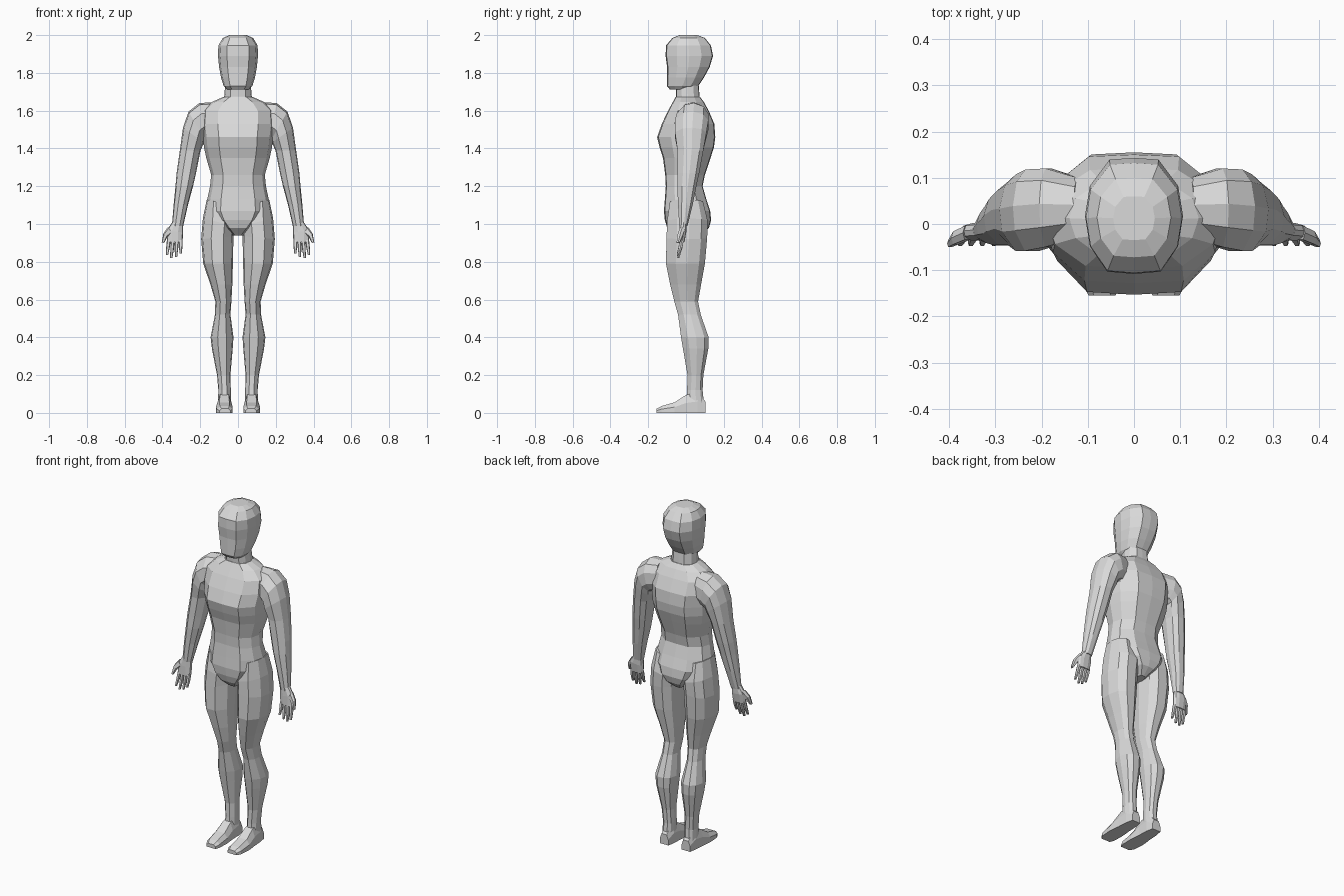
import bpy, bmesh

skin = bpy.data.materials.new("light_grey")
skin.diffuse_color = (0.7, 0.7, 0.7, 1)

# Unit cross-sections (across, front to back)
BODY = [(0, -1), (.55, -.96), (.9, -.52), (1, 0), (.9, .52), (.5, .97),
        (0, 1), (-.5, .97), (-.9, .52), (-1, 0), (-.9, -.52), (-.55, -.96)]
LIMB = [(-.38, -1), (.38, -1), (.9, -.5), (1, .1), (.8, .7), (.35, 1),
        (-.35, 1), (-.8, .7), (-1, .1), (-.9, -.5)]
FINGER = [(-.6, -1), (.6, -1), (1, 0), (.6, 1), (-.6, 1), (-1, 0)]


def skin_rings(name, rings, mirror=False):
    """Joins rings of points into a closed flat-faced part."""
    bm = bmesh.new()
    loops = [[bm.verts.new(p) for p in ring] for ring in rings]
    n = len(loops[0])
    for a, b in zip(loops, loops[1:]):
        for i in range(n):
            j = (i + 1) % n
            bm.faces.new((a[i], a[j], b[j], b[i]))
    bm.faces.new(loops[0])
    bm.faces.new(loops[-1])
    bmesh.ops.recalc_face_normals(bm, faces=bm.faces)
    me = bpy.data.meshes.new(name)
    bm.to_mesh(me)
    bm.free()
    me.materials.append(skin)
    ob = bpy.data.objects.new(name, me)
    bpy.context.collection.objects.link(ob)
    if mirror:
        ob.modifiers.new("Mirror", 'MIRROR')
    return ob


def ring(profile, x0, z0, x1, z1, y0, y1):
    """Cross-section from inner point (x0, z0) to outer point (x1, z1)."""
    return [(x0 + (x1 - x0) * (u + 1) / 2,
             y0 + (y1 - y0) * (v + 1) / 2,
             z0 + (z1 - z0) * (u + 1) / 2) for u, v in profile]


def trunk(name, rows):
    # rows: height, half width, front, back
    skin_rings(name, [ring(BODY, -w, z, w, z, f, b) for z, w, f, b in rows])


trunk("head", [
    (1.712, .058, -.085, .03), (1.73, .076, -.1, .065), (1.775, .09, -.1, .095),
    (1.83, .1, -.1, .125), (1.89, .106, -.108, .143), (1.945, .104, -.106, .132),
    (1.985, .08, -.072, .1), (2.0, .045, -.035, .06)])

trunk("neck", [(1.62, .085, -.06, .08), (1.675, .073, -.052, .072),
               (1.76, .066, -.055, .065)])

trunk("torso", [
    (.94, .03, -.06, .08), (.98, .085, -.1, .122), (1.02, .135, -.112, .133),
    (1.07, .168, -.117, .128), (1.13, .163, -.112, .108), (1.2, .148, -.107, .088),
    (1.26, .142, -.11, .1), (1.35, .168, -.122, .13), (1.405, .18, -.14, .148),
    (1.46, .185, -.153, .155), (1.53, .195, -.128, .15), (1.6, .19, -.095, .12),
    (1.645, .14, -.07, .095), (1.672, .08, -.055, .075)])

# Arms from the shoulder cap to the wrist
skin_rings("arm", [ring(LIMB, *r) for r in [
    (.11, 1.47, .13, 1.645, -.03, .1),
    (.165, 1.46, .205, 1.64, -.05, .12),
    (.178, 1.45, .262, 1.595, -.058, .118),
    (.18, 1.43, .291, 1.51, -.058, .108),
    (.198, 1.39, .308, 1.39, -.045, .092),
    (.222, 1.27, .325, 1.27, -.045, .07),
    (.238, 1.2, .331, 1.2, -.046, .055),
    (.265, 1.1, .341, 1.1, -.042, .035),
    (.29, .99, .35, .99, -.036, .008)]], True)

# Hands: palm, four fingers and a thumb
skin_rings("palm", [ring(LIMB, *r) for r in [
    (.292, 1.01, .348, 1.01, -.034, .004),
    (.29, .955, .378, .965, -.036, .002),
    (.294, .905, .376, .905, -.036, -.008)]], True)
for i, (bx, tx, tz) in enumerate([(.304, .303, .845), (.324, .328, .826),
                                  (.345, .353, .82), (.366, .376, .835)]):
    mx, mz = (bx + tx) / 2, (.915 + tz) / 2
    skin_rings(f"finger_{i + 1}", [ring(FINGER, x - w, z, x + w, z, y - w, y + w)
               for x, z, y, w in [(bx, .915, -.022, .0105), (mx, mz, -.03, .0095),
                                  (tx, tz, -.042, .006)]], True)
skin_rings("thumb", [ring(FINGER, *r) for r in [
    (.35, .95, .37, .985, -.034, -.004), (.375, .93, .395, .95, -.044, -.016),
    (.392, .898, .404, .902, -.05, -.034)]], True)

# Legs from the hip to the ankle
skin_rings("leg", [ring(LIMB, *r) for r in [
    (.05, 1.1, .165, 1.13, -.085, .09),
    (.02, .99, .186, 1.03, -.1, .115),
    (.024, .935, .195, .92, -.103, .112),
    (.027, .79, .184, .79, -.106, .1),
    (.03, .68, .146, .68, -.084, .08),
    (.035, .59, .12, .59, -.062, .064),
    (.04, .52, .122, .52, -.042, .078),
    (.024, .4, .145, .4, -.026, .12),
    (.028, .34, .138, .34, -.016, .118),
    (.04, .2, .111, .2, .008, .092),
    (.038, .12, .104, .12, .006, .088),
    (.038, .05, .106, .05, .0, .095)]], True)

# Feet, lofted from toe to heel
feet = []
for y, x0, x1, h in [(-.155, .04, .098, .022), (-.13, .03, .112, .036),
                     (-.06, .028, .117, .056), (0, .034, .11, .095),
                     (.06, .036, .106, .11), (.103, .044, .098, .06)]:
    d = (x1 - x0) * .2
    feet.append([(x0, y, 0), (x1, y, 0), (x1, y, h * .55), (x1 - d, y, h),
                 (x0 + d, y, h), (x0, y, h * .55)])
skin_rings("foot", feet, True)
